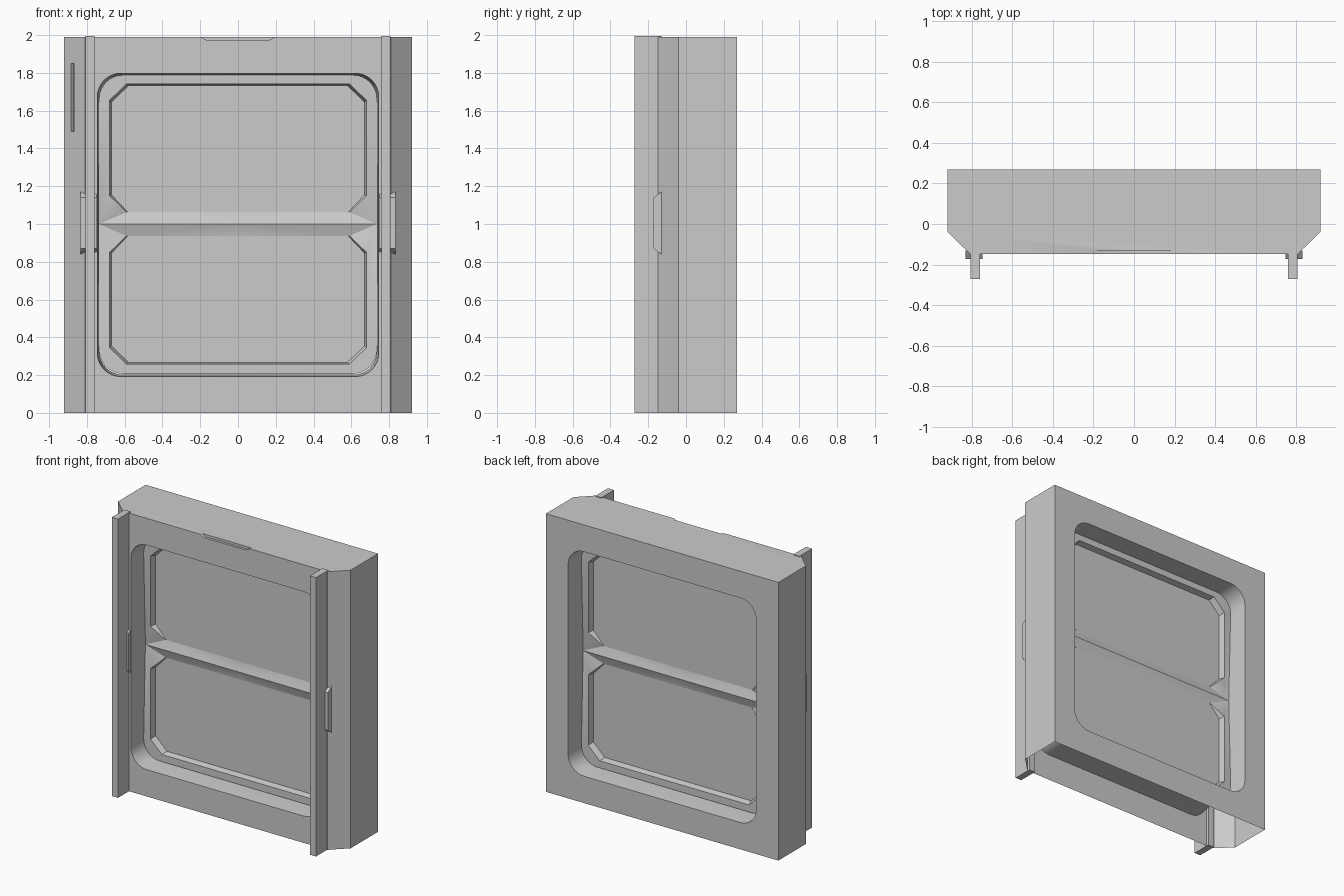
import bpy, bmesh, math
from mathutils import Vector

if "Cube" in bpy.data.objects:
    bpy.data.objects.remove(bpy.data.objects["Cube"])

def make(name, verts, faces):
    me = bpy.data.meshes.new(name)
    me.from_pydata([tuple(v) for v in verts], [], faces)
    bm = bmesh.new(); bm.from_mesh(me)
    bmesh.ops.recalc_face_normals(bm, faces=bm.faces)
    bm.to_mesh(me); bm.free()
    ob = bpy.data.objects.new(name, me)
    bpy.context.collection.objects.link(ob)
    return ob

def loft(name, rings):
    """Closed solid through rings with equal point counts."""
    n = len(rings[0])
    faces = [list(range(n)), [(len(rings) - 1) * n + i for i in range(n)]]
    for r in range(len(rings) - 1):
        for i in range(n):
            j = (i + 1) % n
            faces.append([r*n + i, r*n + j, (r+1)*n + j, (r+1)*n + i])
    return make(name, [p for ring in rings for p in ring], faces)

def arc(cx, cz, r, start, n=8):
    return [(cx + r*math.cos(math.radians(start + 90*i/n)),
             cz + r*math.sin(math.radians(start + 90*i/n))) for i in range(n + 1)]

def window_ring(hw, hh, r, y):
    pts = []
    for k, (sx, sz) in enumerate([(1, 1), (-1, 1), (-1, -1), (1, -1)]):
        pts += arc(sx*(hw - r), 1 + sz*(hh - r), r, 90*k)
    return [(x, y, z) for x, z in pts]

def apply_mods(ob):
    bpy.ops.object.select_all(action='DESELECT')
    bpy.context.view_layer.objects.active = ob
    ob.select_set(True)
    for m in list(ob.modifiers):
        bpy.ops.object.modifier_apply(modifier=m.name)

def smooth(ob):
    bpy.ops.object.select_all(action='DESELECT')
    bpy.context.view_layer.objects.active = ob
    ob.select_set(True)
    bpy.ops.object.shade_smooth_by_angle(angle=math.radians(30))

# Wall body: chamfered plan extruded upwards
plan = [(.92, .27), (-.92, .27), (-.92, -.04), (-.81, -.147), (.81, -.147), (.92, -.04)]
body = loft("wall_body", [[(x, y, z) for x, y in plan] for z in (0.005, 1.995)])

# Cutters: window opening, top notch, slot in the left chamfer
cut_window = loft("window_cutter", [window_ring(w, w + .058, .125, y) for w, y in
                  ((.745, -.3), (.745, -.147), (.735, -.02), (.735, .13), (.745, .27), (.745, .4))])
cut_notch = loft("notch_cutter", [[(-.205, y, 2.0), (-.165, y, 1.978), (.165, y, 1.978), (.205, y, 2.0)]
                                  for y in (-.2, -.13)])
u = Vector((.11, -.107, 0)).normalized()
n = Vector((-u.y, u.x, 0)) * -1
c = Vector((-.877, -.082, 0))
cut_slot = loft("slot_cutter", [[c + u*a + n*b + Vector((0, 0, z)) for a, b in
                ((-.011, -.02), (.011, -.02), (.011, .05), (-.011, .05))] for z in (1.495, 1.855)])
for cutter in (cut_window, cut_notch, cut_slot):
    m = body.modifiers.new("cut", 'BOOLEAN')
    m.operation, m.solver, m.object = 'DIFFERENCE', 'EXACT', cutter
apply_mods(body)
for cutter in (cut_window, cut_notch, cut_slot):
    bpy.data.objects.remove(cutter)

# The underside is open
bm = bmesh.new(); bm.from_mesh(body.data)
bmesh.ops.delete(bm, geom=[f for f in bm.faces if f.calc_center_median().z < .02 and abs(f.normal.z) > .9],
                 context='FACES_ONLY')
bm.to_mesh(body.data); bm.free()
smooth(body)

# Twin panes with frame: one eighth modelled, mirrored on three axes
hi, ridge, pane = .075, .055, .033
corner = arc(.735 - .125, .793 - .125, .125, 0)
outer = [(0, -ridge, 0), (.735, -ridge, 0)] + [(x, -hi, z) for x, z in corner] + [(0, -hi, .793)]
rim = [(0, -pane, .063), (.59, -pane, .063), (.68, -hi, .15), (.68, -hi, .655), (.59, -hi, .742), (0, -hi, .742)]
inner = [(0, -pane, .065), (.585, -pane, .065), (.67, -pane, .155), (.67, -pane, .645), (.58, -pane, .732), (0, -pane, .732)]
o, k = len(outer), len(rim)
last = o - 2
faces = [[0, 1, o + 1, o], [1, o + 2, o + 1], [1, 2, o + 3, o + 2],
         list(range(2, last + 1)) + [o + 4, o + 3], [last, o - 1, o + 5, o + 4]]
faces += [[o + i, o + i + 1, o + k + i + 1, o + k + i] for i in range(k - 1)]
faces.append([o + k + i for i in range(k)])
panes = make("window_panes", outer + rim + inner, faces)
# Front faces must look towards -y before mirroring
bm = bmesh.new(); bm.from_mesh(panes.data)
if sum(f.normal.y * f.calc_area() for f in bm.faces) > 0:
    bmesh.ops.reverse_faces(bm, faces=bm.faces)
bm.to_mesh(panes.data); bm.free()
panes.location = (0, .058, 1)
m = panes.modifiers.new("mirror", 'MIRROR')
m.use_axis = (True, True, True)
apply_mods(panes)
smooth(panes)

# Front rails and the tapered clips across them
for side, s in (("left", -1), ("right", 1)):
    loft(side + "_rail", [[(s*x, y, z) for x, y in ((.76, -.272), (.808, -.272), (.808, -.13), (.76, -.13))]
                          for z in (.005, 2.0)])
    loft(side + "_clip", [[(s*x, y, z) for y, z in ((-.13, .84), (-.172, .87), (-.172, 1.14), (-.13, 1.17))]
                          for x in (.748, .833)])

# Seat everything on the ground
for ob in bpy.context.scene.objects:
    ob.location.z -= .005 if ob.name == "wall_body" or "rail" in ob.name else 0
